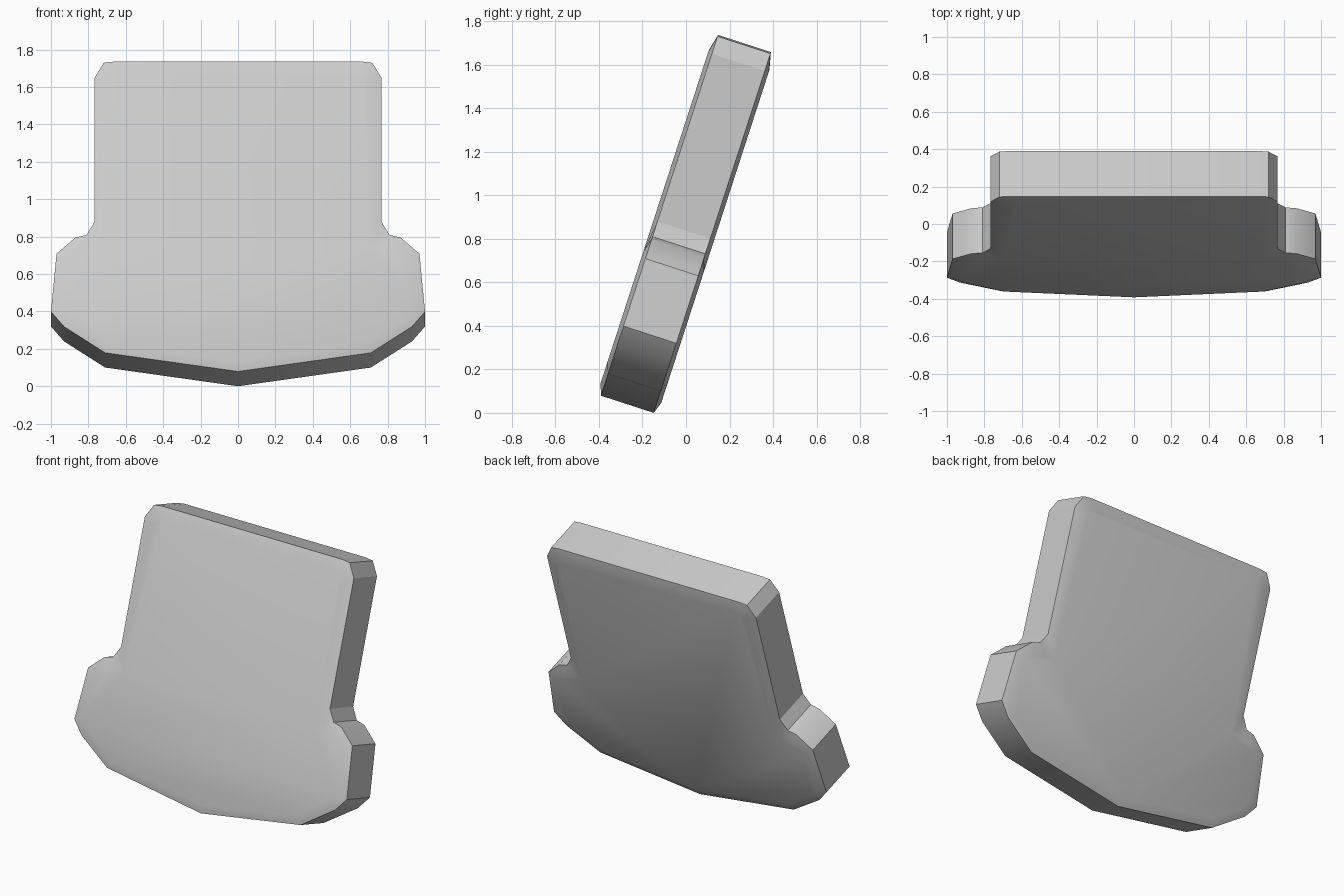
import bpy, bmesh, math

if "Cube" in bpy.data.objects:
    bpy.data.objects.remove(bpy.data.objects["Cube"])

# Right half of the outline, bottom centre to top: (x, height along the plate)
RIM = [(0, 0), (.71, .105), (.93, .252), (1, .336), (.97, .662), (.87, .752),
       (.81, .768), (.767, .841), (.767, 1.651), (.718, 1.735), (.665, 1.742)]
# Matching inset outline of the raised flat faces
FACE = [(0, .055), (.69, .155), (.885, .287), (.94, .358), (.915, .63), (.83, .69),
        (.765, .69), (.7, .70), (.7, 1.62), (.67, 1.655), (.63, 1.662)]
THICK, RAISE, TILT = .255, .019, math.radians(-18)


def mirrored(half):
    return half + [(-x, z) for x, z in reversed(half[1:])]


def loft(name, sections):
    """Skin a stack of (y, outline) sections and cap both ends."""
    bm = bmesh.new()
    rings = [[bm.verts.new((x, y, z)) for x, z in mirrored(half)]
             for y, half in sections]
    n = len(rings[0])
    for a, b in zip(rings, rings[1:]):
        for i in range(n):
            j = (i + 1) % n
            bm.faces.new((a[i], a[j], b[j], b[i]))
    bm.faces.new(rings[0])
    bm.faces.new(rings[-1][::-1])
    bmesh.ops.recalc_face_normals(bm, faces=bm.faces)
    me = bpy.data.meshes.new(name)
    bm.to_mesh(me)
    bm.free()
    ob = bpy.data.objects.new(name, me)
    bpy.context.collection.objects.link(ob)
    return ob


# Leaning padded panel
panel = loft("leaning_panel", [(-RAISE, FACE), (0, RIM),
                               (THICK, RIM), (THICK + RAISE, FACE)])
panel.rotation_euler.x = TILT
panel.location = (0, -.391, .079)

bpy.context.view_layer.objects.active = panel
panel.select_set(True)
bpy.ops.object.shade_smooth_by_angle(angle=math.radians(30))
